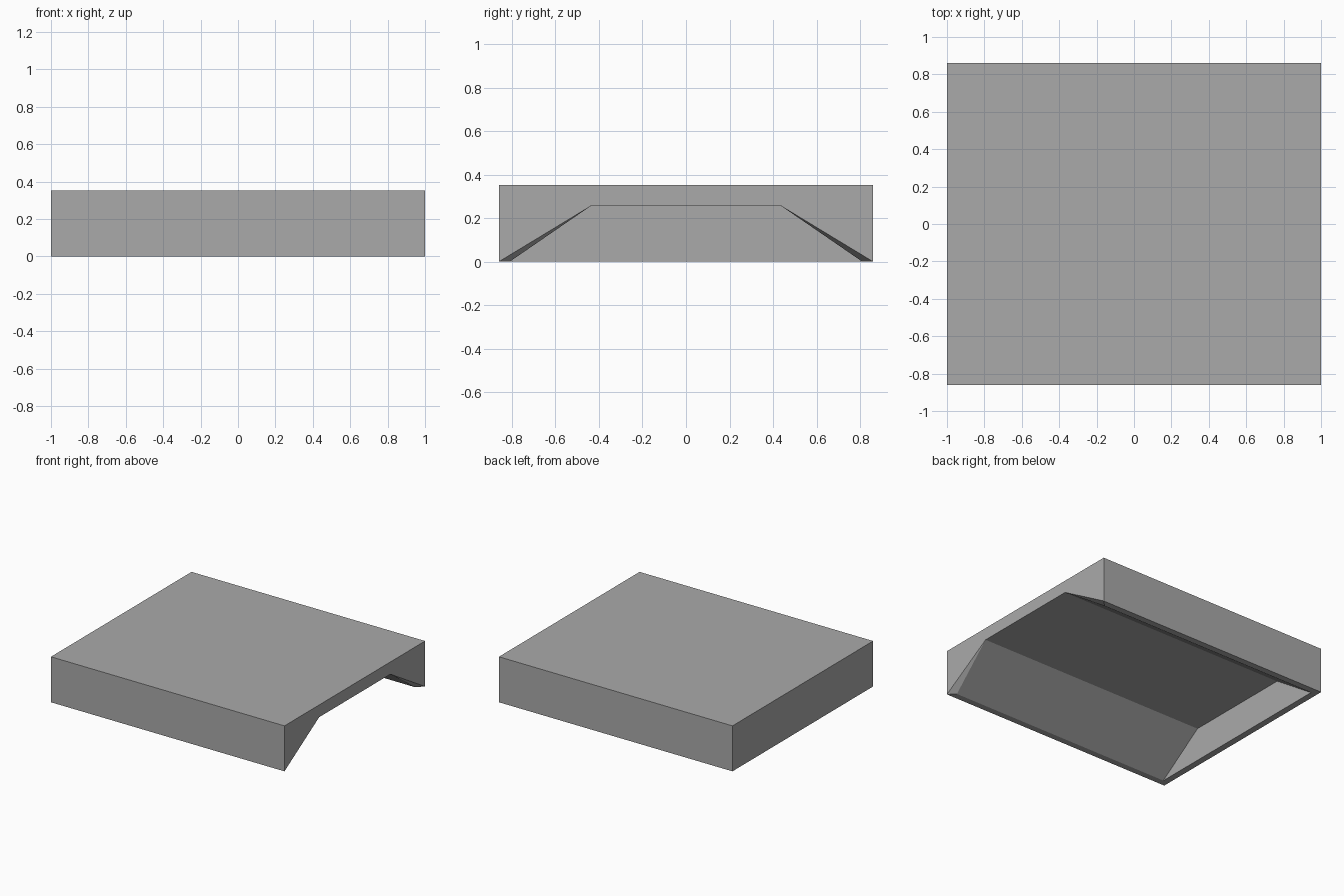
import bpy
import bmesh

default = bpy.data.objects.get("Cube")
if default:
    bpy.data.objects.remove(default, do_unlink=True)

# Plain grey material
grey = bpy.data.materials.new("mid_grey")
grey.use_nodes = True
colour = (0.4, 0.4, 0.4, 1)
grey.diffuse_color = colour
grey.node_tree.nodes["Principled BSDF"].inputs["Base Color"].default_value = colour

# Main sizes: outer slab, end wall and hollow
X, Y, TOP = 1.0, 0.86, 0.352
LIP = 0.05
CEIL_Y, CEIL_Z = 0.436, 0.257
IN_X, IN_Y = X - LIP, Y - LIP

# Points of one half of the shell
points = {
    "base_l": (-X, Y, 0), "base_r": (X, Y, 0),
    "top_r": (X, Y, TOP), "top_l": (-X, Y, TOP),
    "mid_base_l": (-X, 0, 0), "mid_top_l": (-X, 0, TOP),
    "mid_top_r": (X, 0, TOP), "mid_ceil_r": (X, 0, CEIL_Z),
    "ceil_r": (X, CEIL_Y, CEIL_Z), "ceil_l": (-IN_X, CEIL_Y, CEIL_Z),
    "mid_ceil_l": (-IN_X, 0, CEIL_Z), "mid_in_l": (-IN_X, 0, 0),
    "in_l": (-IN_X, IN_Y, 0), "in_r": (IN_X, IN_Y, 0),
}
faces = [
    "base_l base_r top_r top_l",                # long side
    "top_l top_r mid_top_r mid_top_l",          # top
    "mid_base_l base_l top_l mid_top_l",        # closed end
    "base_r top_r mid_top_r mid_ceil_r ceil_r",  # open end
    "ceil_r mid_ceil_r mid_ceil_l ceil_l",      # hollow ceiling
    "mid_ceil_l ceil_l in_l mid_in_l",          # inner end wall
    "ceil_l in_l in_r ceil_r",                  # sloped inner side
    "in_r base_r ceil_r",                       # flare at the opening
    "base_l base_r in_r in_l",                  # side rim
    "mid_base_l base_l in_l mid_in_l",          # end rim
]

# Build both halves, weld them and remove the centre seam
bm = bmesh.new()
for side in (1, -1):
    verts = {n: bm.verts.new((x, y * side, z)) for n, (x, y, z) in points.items()}
    for names in faces:
        bm.faces.new([verts[n] for n in names.split()])
bmesh.ops.remove_doubles(bm, verts=bm.verts, dist=0.0001)
seam = [e for e in bm.edges if all(abs(v.co.y) < 0.0001 for v in e.verts)]
bmesh.ops.dissolve_edges(bm, edges=seam, use_verts=True)
bmesh.ops.recalc_face_normals(bm, faces=bm.faces)

mesh = bpy.data.meshes.new("hollow_slab")
bm.to_mesh(mesh)
bm.free()
mesh.materials.append(grey)
slab = bpy.data.objects.new("hollow_slab", mesh)
bpy.context.collection.objects.link(slab)
